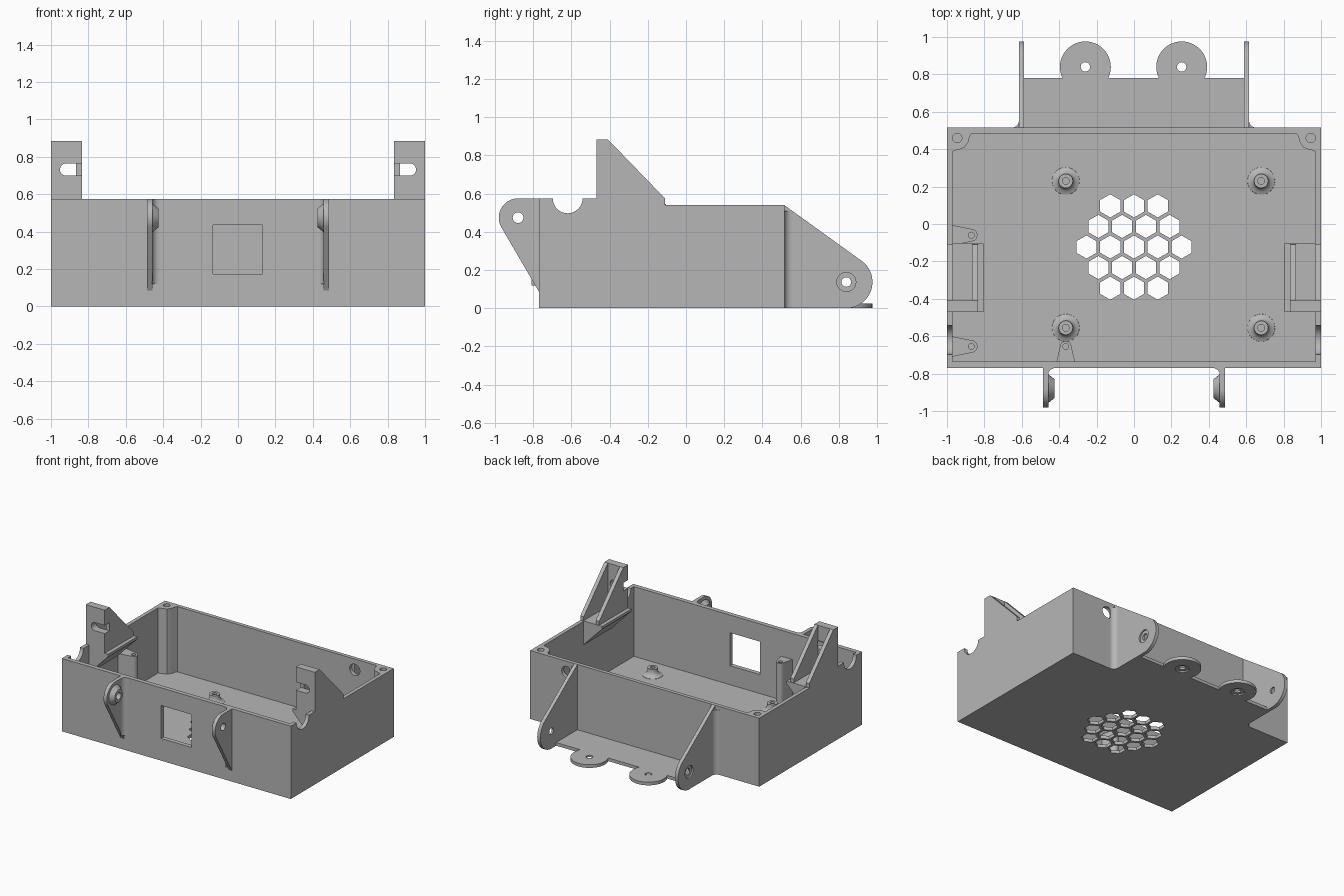
import bpy, bmesh
from math import cos, sin, radians, pi
from mathutils import Vector

old = bpy.data.objects.get("Cube")
if old:
    bpy.data.objects.remove(old, do_unlink=True)

grey = bpy.data.materials.new("plain grey")
grey.use_nodes = True
COLOUR = (0.47, 0.47, 0.47, 1)
grey.diffuse_color = COLOUR
grey.node_tree.nodes["Principled BSDF"].inputs["Base Color"].default_value = COLOUR
parts = []


def place(axis, u, v, w):
    return {"x": (w, u, v), "y": (u, w, v), "z": (u, v, w)}[axis]


def finish(name, bm):
    bmesh.ops.recalc_face_normals(bm, faces=bm.faces)
    mesh = bpy.data.meshes.new(name)
    bm.to_mesh(mesh)
    bm.free()
    mesh.materials.append(grey)
    obj = bpy.data.objects.new(name, mesh)
    bpy.context.collection.objects.link(obj)
    parts.append(obj)
    return obj


def prism(name, pts, axis, lo, hi):
    """Extrude a 2D outline along an axis."""
    bm = bmesh.new()
    a = [bm.verts.new(place(axis, u, v, lo)) for u, v in pts]
    b = [bm.verts.new(place(axis, u, v, hi)) for u, v in pts]
    bm.faces.new(a)
    bm.faces.new(b)
    for i in range(len(pts)):
        j = (i + 1) % len(pts)
        bm.faces.new((a[i], a[j], b[j], b[i]))
    return finish(name, bm)


def box(name, x0, x1, y0, y1, z0, z1):
    return prism(name, [(x0, y0), (x1, y0), (x1, y1), (x0, y1)], "z", z0, z1)


def arc(u, v, r, a0, a1, n=20):
    steps = [radians(a0 + (a1 - a0) * i / n) for i in range(n + 1)]
    return [(u + r * cos(t), v + r * sin(t)) for t in steps]


def rod(axis, u, v, r, lo, hi, n=32, name="cutter"):
    return prism(name, arc(u, v, r, 90, 450, n)[:-1], axis, lo, hi)


def collar(name, axis, u, v, profile, n=32):
    """Turn a closed (radius, height) profile around an axis."""
    bm = bmesh.new()
    rings = []
    for r, h in profile:
        rings.append([bm.verts.new(place(axis, u + r * cos(2 * pi * i / n),
                                         v + r * sin(2 * pi * i / n), h)) for i in range(n)])
    for k, ring in enumerate(rings):
        nxt = rings[(k + 1) % len(rings)]
        for i in range(n):
            j = (i + 1) % n
            bm.faces.new((ring[i], ring[j], nxt[j], nxt[i]))
    return finish(name, bm)


def cut(obj, *cutters):
    for c in cutters:
        c.hide_render = True
        mod = obj.modifiers.new("cut", "BOOLEAN")
        mod.operation, mod.solver, mod.object = "DIFFERENCE", "EXACT", c
    graph = bpy.context.evaluated_depsgraph_get()
    mesh = bpy.data.meshes.new_from_object(obj.evaluated_get(graph))
    obj.modifiers.clear()
    obj.data = mesh
    for c in cutters:
        parts.remove(c)
        bpy.data.objects.remove(c, do_unlink=True)


FRONT, BACK, RIM, LOW, FLOOR = -0.77, 0.515, 0.575, 0.54, 0.025

# Tray with a stepped rim, front window, cable notches and rear cable hole
tray = prism("tray", [(FRONT, 0), (BACK, 0), (BACK, LOW), (-0.11, LOW), (-0.11, RIM), (FRONT, RIM)],
             "x", -1, 1)
cut(tray, box("cutter", -0.97, 0.97, -0.735, 0.485, FLOOR, 1))
cut(tray, box("cutter", -0.133, 0.131, -0.9, -0.6, 0.175, 0.435))
cut(tray, rod("x", -0.62, RIM, 0.078, -1.2, 1.2))
cut(tray, rod("y", 0.68, 0.455, 0.045, 0.4, 0.6))

# Hexagonal vent in the floor
vents = []
for row in range(-2, 3):
    count = 5 - abs(row)
    for i in range(count):
        vents.append(rod("z", (i - (count - 1) / 2) * 0.127, -0.123 - row * 0.11, 0.062, -0.1, 0.1, 6))
cut(tray, *vents)

# Circuit board standoffs with flared feet
flare = [(0.075, 0.02), (0.073, 0.027), (0.055, 0.034), (0.044, 0.045), (0.038, 0.06),
         (0.038, 0.085), (0.018, 0.085), (0.018, 0.02)]
for x in (-0.365, 0.68):
    for y in (-0.555, 0.23):
        collar("standoff", "z", x, y, flare)

# Screw posts on the right wall and the front wall
for y in (-0.06, -0.655):
    pts = [(-0.975, y - 0.055)] + arc(-0.87, y, 0.033, -80, 80, 12) + [(-0.975, y + 0.055)]
    cut(prism("side_post", pts, "z", 0.02, 0.37), rod("z", -0.87, y, 0.016, 0.15, 0.5))
pts = [(-0.315, -0.74)] + arc(-0.365, -0.655, 0.03, 10, 170, 12) + [(-0.415, -0.74)]
cut(prism("front_post", pts, "z", 0.02, 0.37), rod("z", -0.365, -0.655, 0.016, 0.15, 0.5))

# Rear floor shelf with two round tabs
box("rear_shelf", -0.59, 0.59, BACK - 0.01, 0.78, 0, FLOOR)
for x in (-0.26, 0.255):
    tab = rod("z", x, 0.84, 0.136, 0, FLOOR, 48, "round_tab")
    cut(tab, rod("z", x, 0.84, 0.025, -0.1, 0.1), rod("z", x, 0.84, 0.05, -0.1, 0.01))

for s in (1, -1):
    # Rear corner screw bosses
    pts = [(0.975, 0.49), (0.865, 0.49), (0.88, 0.465), (0.885, 0.44), (0.905, 0.41),
           (0.93, 0.4), (0.95, 0.395), (0.975, 0.385)]
    boss = prism("corner_boss", [(s * x, y) for x, y in pts], "z", 0.02, LOW)
    cut(boss, rod("z", s * 0.945, 0.46, 0.025, 0.2, 0.7))

    # Upright bracket: slotted plate, two gussets, ledge and tapered support
    plate = box("bracket_plate", s * 0.835, s, -0.47, -0.41, LOW, 0.885)
    slot = [(s * u, v) for u, v in [(0.8, 0.7)] + arc(0.92, 0.732, 0.032, -90, 90, 16) + [(0.8, 0.764)]]
    cut(plate, prism("cutter", slot, "y", -0.6, -0.3))
    prism("outer_gusset", [(-0.41, RIM), (-0.41, 0.885), (-0.11, RIM)], "x", s * 0.97, s)
    prism("inner_gusset", [(-0.41, LOW), (-0.41, 0.885), (-0.11, RIM), (-0.11, LOW)],
          "x", s * 0.835, s * 0.865)
    ledge = [(0.975, 0.545), (0.805, 0.545), (0.805, 0.525), (0.975, 0.35)]
    prism("bracket_ledge", [(s * x, z) for x, z in ledge], "y", -0.47, -0.105)

    # Rear lug with a recessed bore, and its root fillet
    pts = [(0.505, 0), (0.505, LOW), (BACK, LOW)] + arc(0.84, 0.137, 0.137, 54, -90, 32)
    lug = prism("rear_lug", pts, "x", s * 0.588, s * 0.615)
    cut(lug, rod("x", 0.84, 0.137, 0.025, -1, 1), rod("x", 0.84, 0.137, 0.05, s * 0.603, s * 0.7))
    pts = [(0.61, 0.51)] + arc(0.655, 0.555, 0.04, 270, 180, 10)
    prism("rear_fillet", [(s * x, y) for x, y in pts], "z", 0, 0.51)

    # Front lug with an inner conical boss, and its root fillet
    pts = [(-0.765, 0.085), (-0.765, RIM)] + arc(-0.88, 0.474, 0.101, 90, 210, 32) + [(FRONT, 0.085)]
    lug = prism("front_lug", pts, "x", s * 0.458, s * 0.487)
    cut(lug, rod("x", -0.88, 0.474, 0.028, -1, 1))
    collar("front_lug_boss", "x", -0.88, 0.474,
           [(0.078, s * 0.46), (0.05, s * 0.425), (0.028, s * 0.425), (0.028, s * 0.46)])
    pts = [(0.462, -0.765)] + arc(0.42, -0.81, 0.04, 90, 0, 10)
    prism("front_fillet", [(s * x, y) for x, y in pts], "z", 0.12, RIM)

# Smooth the round walls and keep the edges sharp
bpy.ops.object.select_all(action="DESELECT")
for obj in parts:
    obj.select_set(True)
bpy.context.view_layer.objects.active = tray
bpy.ops.object.shade_smooth_by_angle(angle=radians(30))
